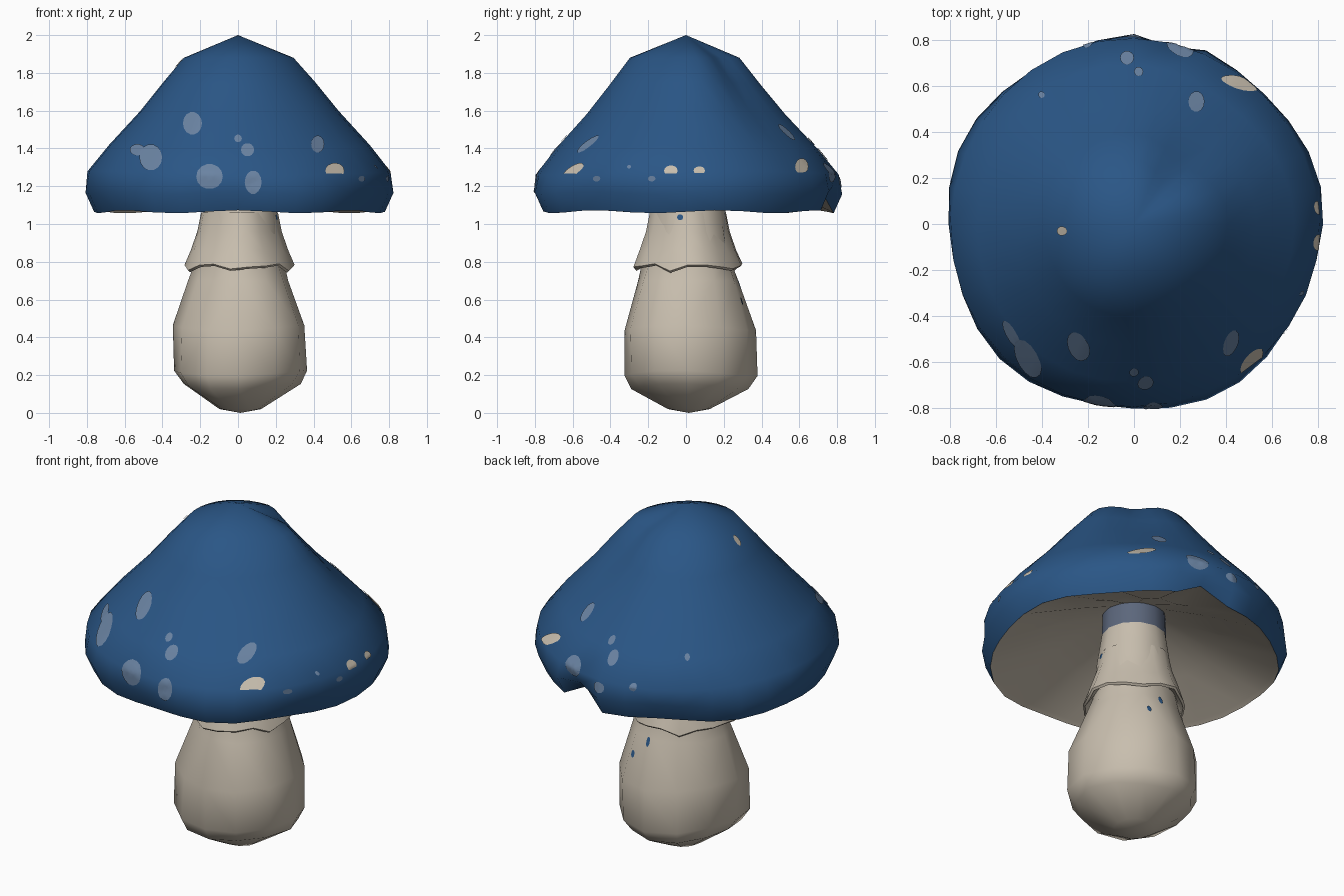
import bpy
import bmesh
from math import sin, cos, pi
from mathutils import Vector
from mathutils.bvhtree import BVHTree

cube = bpy.data.objects.get("Cube")
if cube:
    bpy.data.objects.remove(cube, do_unlink=True)


def material(name, srgb):
    linear = [((c / 255 + 0.055) / 1.055) ** 2.4 for c in srgb] + [1.0]
    mat = bpy.data.materials.new(name)
    mat.use_nodes = True
    mat.diffuse_color = linear
    bsdf = mat.node_tree.nodes["Principled BSDF"]
    bsdf.inputs["Base Color"].default_value = linear
    bsdf.inputs["Roughness"].default_value = 0.8
    return mat


BLUE = material("cap blue", (42, 86, 134))
BEIGE = material("stem beige", (200, 190, 174))
SPOT = material("spot grey blue", (106, 131, 162))
SLATE = material("stem top slate", (92, 103, 124))


def finish(bm, name, mats, angle=60):
    mesh = bpy.data.meshes.new(name)
    bm.to_mesh(mesh)
    bm.free()
    obj = bpy.data.objects.new(name, mesh)
    bpy.context.collection.objects.link(obj)
    for m in mats:
        mesh.materials.append(m)
    bpy.ops.object.select_all(action="DESELECT")
    obj.select_set(True)
    bpy.context.view_layer.objects.active = obj
    bpy.ops.object.shade_smooth_by_angle(angle=angle * pi / 180)


def lathe(profile, sides, shape, center=(0, 0), paint=lambda i: 0):
    """Spin (radius, z) points; shape(ring, angle, r, z) bends each point."""
    bm = bmesh.new()
    rings = []
    for i, (r, z) in enumerate(profile):
        if r == 0:
            rings.append([bm.verts.new((center[0], center[1], z))] * sides)
            continue
        ring = []
        for k in range(sides):
            a = 2 * pi * k / sides
            rr, zz = shape(i, a, r, z)
            ring.append(bm.verts.new((center[0] + rr * cos(a), center[1] + rr * sin(a), zz)))
        rings.append(ring)
    for i in range(len(rings) - 1):
        for k in range(sides):
            n = (k + 1) % sides
            quad = [rings[i][k], rings[i][n], rings[i + 1][n], rings[i + 1][k]]
            bm.faces.new(list(dict.fromkeys(quad))).material_index = paint(i)
    bmesh.ops.recalc_face_normals(bm, faces=bm.faces)
    bmesh.ops.triangulate(bm, faces=bm.faces)
    return bm


# Cap: domed outside, curled rim, hollow gilled underside
CAP = [(0, 2.0), (0.29, 1.88), (0.40, 1.745), (0.525, 1.59), (0.69, 1.41),
       (0.802, 1.27), (0.815, 1.165), (0.77, 1.065),
       (0.745, 1.08), (0.46, 1.195), (0.17, 1.33), (0, 1.34)]
RIM = 7
NOTCH = 7 * pi / 16
FLAT_SIDE = 0.87


def bump(a, middle, width):
    return max(0, 1 - abs(a - middle) / width)


def cap_shape(i, a, r, z):
    if i < RIM - 1:
        # one flattened flank near the top
        flat = (0, 0.28, 0.17, 0.09, 0.03, 0)[i] * bump(a, FLAT_SIDE, 0.6)
        return r * (1 - flat) + 0.008 * sin(3 * a + i * 0.5), z + (0.01 * sin(2 * a + 1) if i > 1 else 0)
    if i <= RIM + 1:
        # wavy lip with a narrow notch at the back
        dip = bump(a, NOTCH, 0.19)
        wave = 0.014 * sin(5 * a + 0.6)
        lift = 0.09 if i >= RIM else 0.03
        return r + wave - 0.04 * dip, z + 0.008 * sin(7 * a) + lift * dip
    if i == RIM + 2:
        # gill ridges
        return r, z + 0.008 * cos(16 * a)
    return r, z


bm = lathe(CAP, 32, cap_shape, paint=lambda i: 1 if i >= RIM else 0)
cap_tree = BVHTree.FromBMesh(bm)
finish(bm, "cap", [BLUE, BEIGE])

# Stem: bulbous foot narrowing to a slate band inside the cap
STEM = [(0, 0), (0.11, 0.02), (0.31, 0.14), (0.352, 0.21), (0.348, 0.45),
        (0.265, 0.70), (0.235, 0.80), (0.205, 1.0), (0.19, 1.10), (0.175, 1.2), (0.17, 1.35)]


def stem_shape(i, a, r, z):
    swell = 0.012 * sin(3 * a + i) if 1 < i < 7 else 0
    return r + swell, z + (0.015 * sin(2 * a + 2) if 1 < i < 5 else 0)


bm = lathe(STEM, 12, stem_shape, (0.012, 0.015), lambda i: 1 if i >= 9 else 0)
stem_tree = BVHTree.FromBMesh(bm)
finish(bm, "stem", [BEIGE, SLATE])

# Skirt: flared ring with a ragged thin hem
SKIRT = [(0.195, 1.06), (0.215, 0.96), (0.25, 0.86), (0.283, 0.775), (0.272, 0.765), (0.22, 0.82)]


def skirt_shape(i, a, r, z):
    ragged = 0.014 * sin(5 * a) + 0.01 * sin(8 * a + 1)
    return r + 0.01 * sin(4 * a + 1), z + (ragged if i in (3, 4) else 0)


finish(lathe(SKIRT, 18, skirt_shape, (0.008, 0.01)), "skirt", [BEIGE])

# Directions a spot is laid from: ray start and the two axes of its outline
SIDES = {"front": ((0, -3, 0), (1, 0, 0), (0, 0, 1)),
         "back": ((0, 3, 0), (1, 0, 0), (0, 0, 1)),
         "right": ((3, 0, 0), (0, 1, 0), (0, 0, 1)),
         "top": ((0, 0, 5), (1, 0, 0), (0, 1, 0))}


def spot(name, mat, tree, side, u, v, ru, rv, floor=-1):
    """Thin disc on a surface; floor cuts the outline's lower part flat."""
    origin, du, dv = (Vector(p) for p in SIDES[side])
    ray = -origin.normalized()
    bm = bmesh.new()

    def drop(s, t):
        hit, normal, _, _ = tree.ray_cast(origin + du * s + dv * t, ray)
        return bm.verts.new(hit + normal * 0.005) if hit else None

    n = 14
    rings = [[drop(u, v)] * n]
    for f in (0.35, 0.7, 1.0):
        rings.append([drop(u + ru * f * cos(2 * pi * k / n), v + rv * f * max(floor, sin(2 * pi * k / n)))
                      for k in range(n)])
    for inner, outer in zip(rings, rings[1:]):
        for k in range(n):
            j = (k + 1) % n
            quad = list(dict.fromkeys([inner[k], outer[k], outer[j], inner[j]]))
            if None not in quad:
                face = bm.faces.new(quad)
                face.normal_update()
                if face.normal.dot(ray) > 0:
                    face.normal_flip()
    finish(bm, name, [mat])


GREY_SPOTS = [
    ("front", -0.24, 1.53, 0.05, 0.06), ("front", -0.46, 1.35, 0.06, 0.07),
    ("front", -0.53, 1.39, 0.04, 0.03), ("front", -0.15, 1.25, 0.07, 0.065),
    ("front", 0.0, 1.45, 0.02, 0.02), ("front", 0.05, 1.39, 0.035, 0.035),
    ("front", 0.08, 1.22, 0.045, 0.06), ("front", 0.42, 1.42, 0.035, 0.045),
    ("right", -0.47, 1.24, 0.02, 0.015), ("right", -0.3, 1.3, 0.01, 0.01),
    ("right", -0.18, 1.24, 0.02, 0.015),
    ("top", -0.03, 0.72, 0.03, 0.03), ("top", 0.02, 0.66, 0.02, 0.02),
    ("top", 0.27, 0.53, 0.035, 0.045), ("top", -0.4, 0.56, 0.014, 0.014),
    ("back", -0.2, 1.26, 0.02, 0.02), ("back", 0.0, 1.22, 0.035, 0.03),
    ("back", 0.2, 1.27, 0.06, 0.05)]
PALE_PATCHES = [
    ("front", 0.51, 1.28, 0.05, 0.04, -0.4), ("right", -0.08, 1.28, 0.036, 0.027, -0.5),
    ("right", 0.07, 1.28, 0.03, 0.022, -0.5), ("right", 0.61, 1.30, 0.035, 0.045, -0.6),
    ("top", -0.31, -0.03, 0.022, 0.02)]
STEM_SPECKS = [
    ("right", -0.03, 1.035, 0.016, 0.016), ("back", 0.05, 0.68, 0.012, 0.026),
    ("back", 0.14, 0.59, 0.012, 0.02)]

for label, mat, tree, spots in (("grey_spot", SPOT, cap_tree, GREY_SPOTS),
                                ("pale_patch", BEIGE, cap_tree, PALE_PATCHES),
                                ("stem_speck", BLUE, stem_tree, STEM_SPECKS)):
    for number, data in enumerate(spots, 1):
        spot(f"{label}_{number}", mat, tree, *data)
